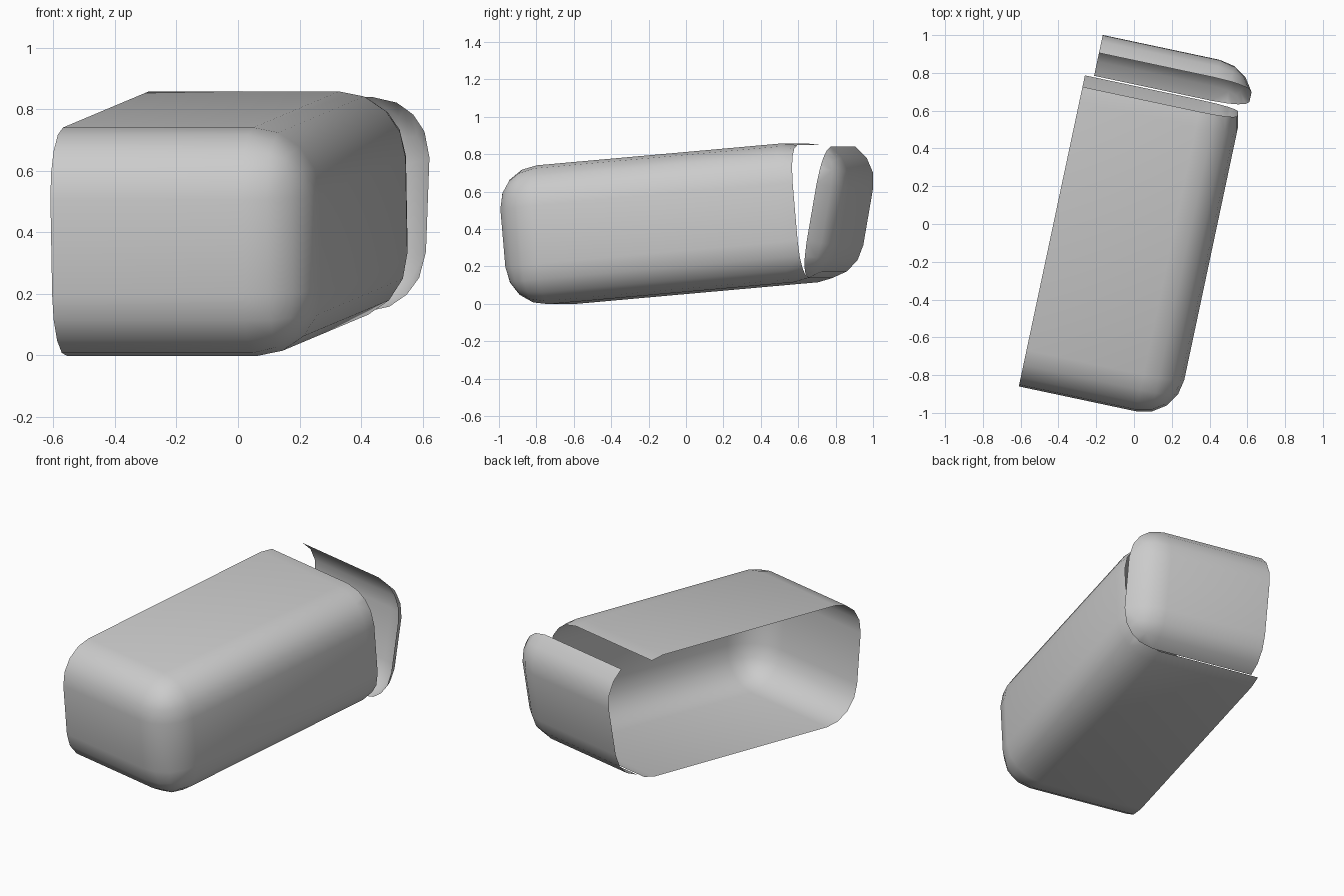
import bpy, bmesh
from math import radians, sin
from mathutils import Matrix, Vector

if "Cube" in bpy.data.objects:
    bpy.data.objects.remove(bpy.data.objects["Cube"])

R = 0.217                                    # corner radius
LO = Vector((-1.5, -0.92, 0.060))            # full rounded box, left part gets cut off
HI = Vector((0.432, 0.859, 0.805))
LEFT = -0.4177                               # open left side
SEAM = HI.y - R + R * sin(radians(22.5))     # where the lid separates
YAW = Matrix.Rotation(radians(-12), 4, 'Z')


def shell(name, keep_front, matrix):
    """Open half of a rounded box, on one side of the seam."""
    bm = bmesh.new()
    bmesh.ops.create_cube(bm, size=1)
    for v in bm.verts:
        v.co = [LO[i] + (v.co[i] + 0.5) * (HI[i] - LO[i]) for i in range(3)]
    bmesh.ops.bevel(bm, geom=bm.edges[:] + bm.verts[:], offset=R, offset_type='OFFSET',
                    segments=4, profile=0.5, affect='EDGES', clamp_overlap=True)
    cuts = [((LEFT, 0, 0), (-1, 0, 0)),
            ((0, SEAM, 0), (0, 1 if keep_front else -1, 0))]
    for co, no in cuts:
        bmesh.ops.bisect_plane(bm, geom=bm.verts[:] + bm.edges[:] + bm.faces[:],
                               dist=1e-4, plane_co=co, plane_no=no, clear_outer=True)
    # drop any sliver left lying in the seam plane
    bm.transform(matrix)
    for f in bm.faces:
        f.smooth = True
    me = bpy.data.meshes.new(name)
    bm.to_mesh(me)
    bm.free()
    ob = bpy.data.objects.new(name, me)
    bpy.context.collection.objects.link(ob)


# Main case, slightly raised at the back
tilt = Matrix.Rotation(radians(5), 4, 'X')
shell("case_body", True, YAW @ tilt)

# Lid, swung open about the bottom of the seam and shifted sideways
pivot = Vector((0, SEAM, LO.z + 0.0165))
hinge = tilt @ pivot + Vector((0.048, 0.008, 0))
lid = (Matrix.Translation(hinge) @ Matrix.Rotation(radians(-10), 4, 'X')
       @ Matrix.Translation(-pivot))
shell("case_lid", False, YAW @ lid)
